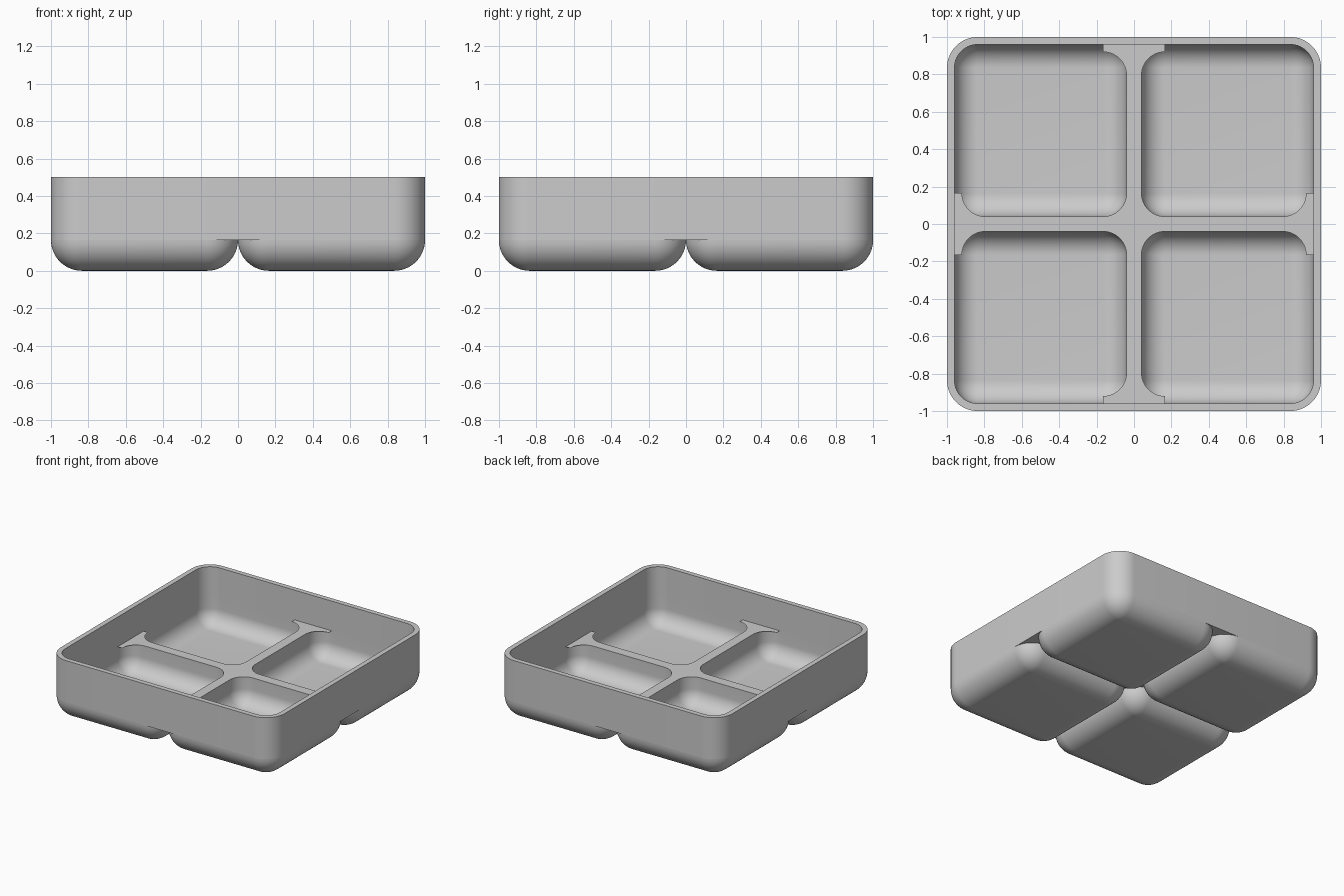
import bpy, bmesh, math

cube = bpy.data.objects.get("Cube")
if cube:
    bpy.data.objects.remove(cube, do_unlink=True)

HEIGHT = 0.5      # rim height
WALL = 0.04       # shell thickness
R = 0.165         # outer fillet radius
RI = R - WALL     # inner fillet radius
SHELF = 0.26      # top of the dividers
SEG = 14          # segments per quarter turn

mat = bpy.data.materials.new("plain grey")
mat.use_nodes = True
grey = (0.6, 0.6, 0.6, 1)
mat.diffuse_color = grey
mat.node_tree.nodes["Principled BSDF"].inputs["Base Color"].default_value = grey


def finish(name, bm):
    bmesh.ops.remove_doubles(bm, verts=bm.verts, dist=0.0001)
    mesh = bpy.data.meshes.new(name)
    bm.to_mesh(mesh)
    bm.free()
    mesh.materials.append(mat)
    mesh.shade_smooth()
    mesh.set_sharp_from_angle(angle=math.radians(30))
    obj = bpy.data.objects.new(name, mesh)
    bpy.context.scene.collection.objects.link(obj)


def ring(bm, cx, cy, core, r, z):
    """Rounded square: a core half-size grown by r, counter-clockwise."""
    verts = []
    for q, (sx, sy) in enumerate(((1, 1), (-1, 1), (-1, -1), (1, -1))):
        for i in range(SEG + 1):
            a = (q + i / SEG) * math.pi / 2
            verts.append(bm.verts.new((cx + sx * core + r * math.cos(a),
                                       cy + sy * core + r * math.sin(a), z)))
    return verts


def loft(bm, rings):
    for a, b in zip(rings, rings[1:]):
        for i in range(len(a)):
            j = (i + 1) % len(a)
            bm.faces.new((a[i], a[j], b[j], b[i]))


def bowl_rings(bm, cx, cy, r, floor):
    """Rings of a quarter-round fillet from the floor up to the wall."""
    steps = [i / SEG * math.pi / 2 for i in range(SEG + 1)]
    return [ring(bm, cx, cy, 0.5 - R, r * math.sin(t),
                 floor + r * (1 - math.cos(t))) for t in steps]


def cross_sheet(name, gap, r, edge, z, up):
    """Flat cross left between four rounded squares."""
    bm = bmesh.new()
    c = gap + r

    def face(points):
        f = bm.faces.new([bm.verts.new((x, y, z)) for x, y in points])
        f.normal_update()
        if (f.normal.z > 0) != up:
            f.normal_flip()

    for ox, oy in ((0, 0), (edge, 0), (-edge, 0), (0, edge), (0, -edge)):
        for sx in (1, -1):
            for sy in (1, -1):
                # skip the quadrants that would lie outside the tray
                if ox * sx > 0 or oy * sy > 0:
                    continue
                arc = []
                for i in range(SEG + 1):
                    a = i / SEG * math.pi / 2
                    arc.append((ox + sx * (c - r * math.cos(a)),
                                oy + sy * (c - r * math.sin(a))))
                # outer ends of the quadrant, on the cross axes
                fan = [(ox + sx * gap, oy + sy * c)] + arc[1:-1]
                fan += [(ox + sx * c, oy + sy * gap)]
                if gap:
                    fan = [(ox, oy + sy * c)] + fan + [(ox + sx * c, oy)]
                for p, q in zip(fan, fan[1:]):
                    face([(ox, oy), p, q])
    # straight bars between the junctions
    if gap:
        for s in (1, -1):
            a, b = s * c, s * (edge - c)
            face([(a, -gap), (b, -gap), (b, gap), (a, gap)])
            face([(-gap, a), (-gap, b), (gap, b), (gap, a)])
    finish(name, bm)


# Outer wall, flat rim and inner wall
bm = bmesh.new()
loft(bm, [ring(bm, 0, 0, 1 - R, r, z) for r, z in
          ((R, R), (R, HEIGHT), (RI, HEIGHT), (RI, SHELF))])
finish("rim_wall", bm)

# Four rounded compartments, each with a foot outside and a bowl inside
for xname, sx in (("left", 1), ("right", -1)):
    for yname, sy in (("front", -1), ("back", 1)):
        x, y = sx / 2, sy / 2
        bm = bmesh.new()
        rings = bowl_rings(bm, x, y, R, 0)
        loft(bm, rings)
        bm.faces.new(rings[0][::-1])
        finish(f"{yname}_{xname}_foot", bm)

        bm = bmesh.new()
        rings = bowl_rings(bm, x, y, RI, WALL)
        rings.append(ring(bm, x, y, 0.5 - R, RI, SHELF))
        loft(bm, rings[::-1])
        bm.faces.new(rings[0])
        finish(f"{yname}_{xname}_bowl", bm)

# Divider tops and the underside between the feet
cross_sheet("divider_top", WALL, RI, 1 - WALL, SHELF, True)
cross_sheet("divider_underside", 0, R, 1, R, False)
